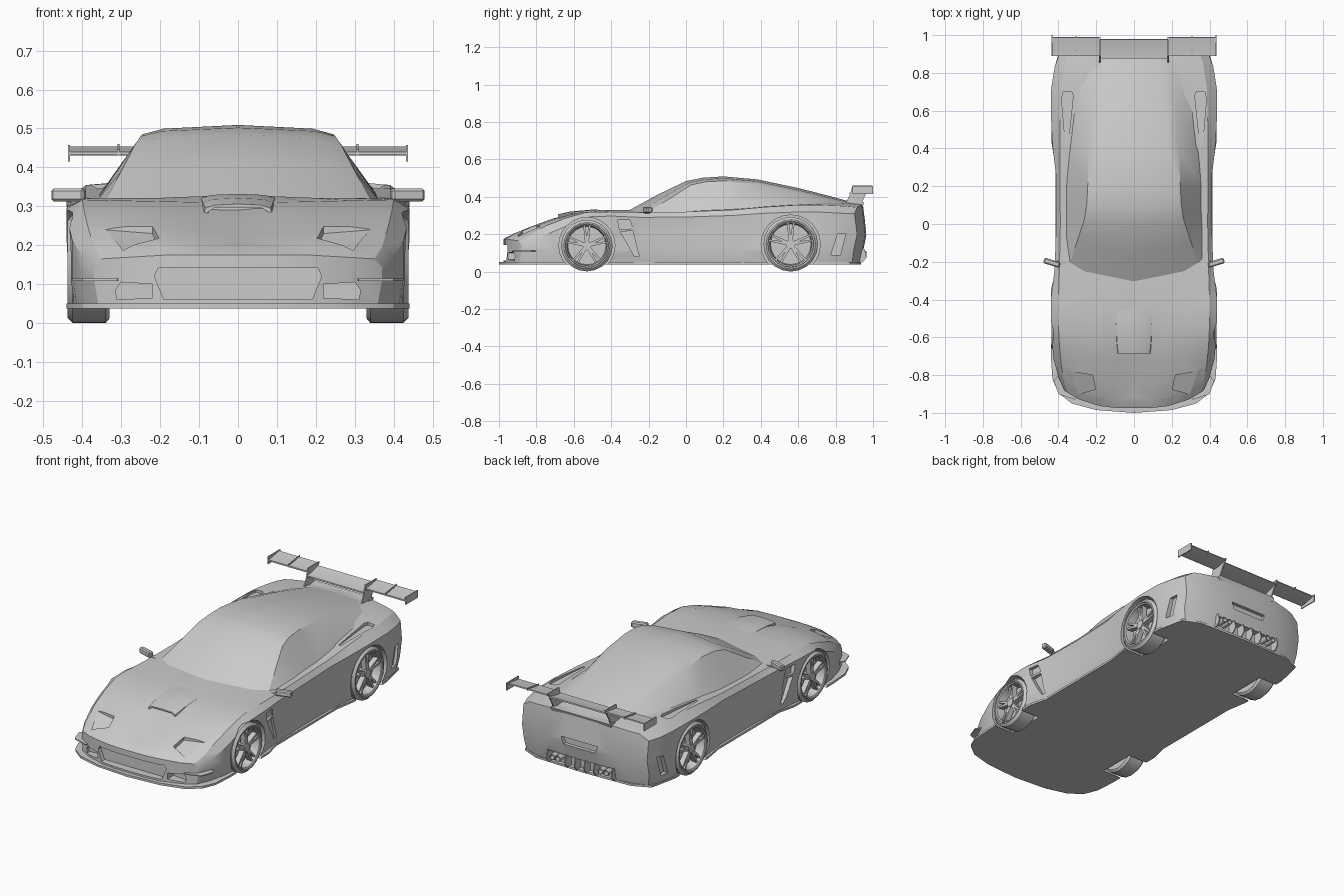
import bpy, bmesh, math
from mathutils import Vector, Matrix

if "Cube" in bpy.data.objects:
    bpy.data.objects.remove(bpy.data.objects["Cube"])


def finish(name, bm, angle=28):
    bmesh.ops.remove_doubles(bm, verts=bm.verts, dist=0.0004)
    bmesh.ops.recalc_face_normals(bm, faces=bm.faces)
    me = bpy.data.meshes.new(name)
    bm.to_mesh(me)
    bm.free()
    ob = bpy.data.objects.new(name, me)
    bpy.context.collection.objects.link(ob)
    smooth(ob, angle)
    return ob


def smooth(ob, angle=28):
    bpy.ops.object.select_all(action='DESELECT')
    ob.select_set(True)
    bpy.context.view_layer.objects.active = ob
    bpy.ops.object.shade_smooth_by_angle(angle=math.radians(angle))


def loft(rows):
    """rows: (y, half profile from bottom centre to top centre), mirrored in x and capped."""
    bm = bmesh.new()
    n = len(rows[0][1])
    m = 2 * n - 2
    rings = []
    for y, half in rows:
        pts = half + [(-x, z) for x, z in half[-2:0:-1]]
        rings.append([bm.verts.new((x, y, z)) for x, z in pts])
    for a, b in zip(rings, rings[1:]):
        for i in range(m):
            j = (i + 1) % m
            bm.faces.new((a[i], a[j], b[j], b[i]))
    for r in (rings[0], rings[-1]):
        for i in range(n // 2 - 1):
            q = (i, i + 1, n - 2 - i, n - 1 - i)
            bm.faces.new([r[k] for k in q])
            bm.faces.new([r[-k % m] for k in q])
    return bm


def prism(name, pts, axis, lo, hi, side=1):
    """Extrude a 2D outline along an axis; side=-1 mirrors in x."""
    bm = bmesh.new()
    place = {'x': lambda p, d: (d * side, p[0], p[1]),
             'y': lambda p, d: (p[0] * side, d, p[1]),
             'z': lambda p, d: (p[0] * side, p[1], d)}[axis]
    a = [bm.verts.new(place(p, lo)) for p in pts]
    b = [bm.verts.new(place(p, hi)) for p in pts]
    bm.faces.new(a)
    bm.faces.new(b)
    for i in range(len(pts)):
        j = (i + 1) % len(pts)
        bm.faces.new((a[i], a[j], b[j], b[i]))
    return finish(name, bm)


def circle(cy, cz, r, n):
    return [(cy + r * math.cos(2 * math.pi * i / n), cz + r * math.sin(2 * math.pi * i / n)) for i in range(n)]


def rect(a, b, c, d):
    return [(a, c), (b, c), (b, d), (a, d)]


def clamp(t):
    return max(0, min(1, t))


def bow(y):
    return 0.16 * clamp((-0.2 - y) / 0.75) - 0.07 * clamp((y - 0.6) / 0.35)


# Main body: y, half width, side top z, shoulder x, shoulder z, deck x, deck z, centre z
stations = [
    (-.975, .37, .145, .35, .165, .18, .175, .175),
    (-.93, .40, .172, .37, .195, .19, .203, .197),
    (-.84, .425, .21, .385, .245, .18, .24, .222),
    (-.72, .436, .255, .395, .287, .17, .283, .265),
    (-.60, .44, .293, .40, .317, .17, .312, .308),
    (-.45, .44, .297, .40, .32, .18, .322, .33),
    (-.25, .42, .29, .395, .317, .25, .32, .328),
    (0, .412, .292, .39, .32, .25, .32, .32),
    (.25, .412, .30, .392, .33, .25, .34, .34),
    (.42, .432, .312, .392, .345, .25, .35, .35),
    (.58, .44, .318, .39, .355, .26, .358, .36),
    (.75, .438, .318, .385, .355, .25, .367, .378),
    (.88, .42, .312, .365, .35, .21, .365, .373),
    (.965, .395, .31, .345, .343, .20, .358, .364)]
bm = loft([(y, [(0, .045), (xi, .045), (w - .012, .045), (w, .11), (w, zl), (xs, zs), (xi, zi), (0, zc)])
           for y, w, zl, xs, zs, xi, zi, zc in stations])
cuts = [((0, 0, .2), (0, 0, 1))] + [((x, 0, 0), (1, 0, 0)) for x in (-.29, -.1, .1, .29)]
for co, no in cuts:
    bmesh.ops.bisect_plane(bm, geom=bm.verts[:] + bm.edges[:] + bm.faces[:], plane_co=co, plane_no=no)
for v in bm.verts:
    x, y, z = v.co
    v.co.y += bow(y) * (abs(x) / .44) ** 3
    if y > .95:
        v.co.y -= .2 * max(0, .2 - z) + .12 * max(0, z - .2)
    if abs(z - .2) < .001 and abs(x) > .38 and abs(y) < .3:
        v.co.x *= .978
body = finish("body", bm)

# Flat floor with front splitter
half = [(.2, -.985), (.33, -.95), (.40, -.895), (.432, -.82), (.44, -.7), (.44, -.35), (.415, -.25),
        (.415, .3), (.435, .42), (.435, .72), (.40, .88), (.3, .925)]
floor = prism("floor_and_splitter", [(0, -1)] + half + [(0, .935)] + [(-x, y) for x, y in half[::-1]], 'z', .038, .05)

# Recess cutters: wheel arches, lamps, gills, haunch slots, grilles, plate
cutters = []
arches = []
for s in (1, -1):
    arches += [prism("front_arch_cutter", circle(-.53, .14, .15, 24), 'x', .32, .6, s),
               prism("rear_arch_cutter", circle(.56, .145, .158, 24), 'x', .32, .6, s)]
    lamp = prism("lamp_cutter", [(.34, -.78), (.22, -.8), (.203, -.875), (.295, -.9)], 'z', 0, .12, s)
    for v in lamp.data.vertices:
        v.co.z += .183 + .47 * (v.co.y + .9)
    cutters += [lamp,
                prism("gill_cutter", [(-.365, .275), (-.30, .275), (-.285, .23), (-.355, .225)], 'x', .412, .6, s),
                prism("gill_cutter", [(-.35, .213), (-.285, .218), (-.25, .08), (-.275, .08)], 'x', .405, .6, s),
                prism("rear_vent_cutter", [(.775, .09), (.81, .2), (.855, .205), (.825, .09)], 'x', .402, .6, s),
                prism("slot_cutter", [(.35, .41), (.362, .41), (.383, .66), (.375, .70), (.33, .70), (.322, .68)],
                      'z', .342, .5, s),
                prism("brake_duct_cutter", [(.22, .065), (.31, .06), (.315, .085), (.30, .105), (.22, .10)],
                      'y', -1.1, -.895, s)]
cutters += [prism("grille_cutter", [(-.19, .06), (.19, .06), (.215, .12), (.205, .142), (-.205, .142), (-.215, .12)],
                  'y', -1.1, -.93),
            prism("plate_cutter", [(-.10, .185), (.10, .185), (.115, .225), (-.115, .225)], 'y', .942, 1.1),
            prism("diffuser_cutter", [(-.22, .0), (.22, .0), (.2, .115), (-.2, .115)], 'y', .91, 1.1)]


def cut(ob, tools):
    bpy.context.view_layer.objects.active = ob
    for t in tools:
        mod = ob.modifiers.new("cut", 'BOOLEAN')
        mod.operation, mod.solver, mod.object = 'DIFFERENCE', 'EXACT', t
        with bpy.context.temp_override(object=ob, active_object=ob):
            bpy.ops.object.modifier_apply(modifier=mod.name)
    smooth(ob)


# Keep the angle-shading step last by clearing any earlier modifiers
for ob in (body, floor):
    ob.modifiers.clear()
cut(body, arches + cutters)
cut(floor, arches)
for t in arches + cutters:
    bpy.data.objects.remove(t)

# Cabin: y, bow, base x, base z, roof edge x, roof edge z, centre z
cabin = [(-.315, .12, .365, .312, .34, .316, .322),
         (-.15, .09, .365, .312, .30, .39, .412),
         (0, .05, .362, .315, .262, .463, .484),
         (.09, .03, .362, .318, .25, .48, .502),
         (.2, 0, .362, .322, .245, .485, .509),
         (.38, 0, .35, .332, .238, .467, .493),
         (.6, 0, .325, .345, .222, .42, .447),
         (.76, 0, .295, .352, .205, .383, .406),
         (.9, 0, .25, .345, .18, .352, .368)]
bm = loft([(y, [(0, .28), (.7 * xt, .28), (xb, zb), (xt, zt), (.78 * xt, zt + .6 * (zc - zt)), (0, zc)])
           for y, b, xb, zb, xt, zt, zc in cabin])
bows = {round(r[0], 3): r[1] for r in cabin}
for v in bm.verts:
    v.co.y += bows[round(v.co.y, 3)] * (abs(v.co.x) / .36) ** 2
finish("cabin", bm)

# Hood scoop with an open mouth
bm = loft([(y, [(0, zl), (.7 * w, zl), (w, zl + .02), (w * .95, zt - .008), (.7 * w, zt), (0, zt + .003)])
           for y, w, zl, zt in [(-.685, .088, .262, .303), (-.62, .095, .27, .318), (-.5, .10, .28, .329), (-.36, .10, .28, .323)]])
scoop = finish("hood_scoop", bm)
mouth = prism("mouth_cutter", [(-.06, .272), (.06, .272), (.078, .285), (.06, .297), (-.06, .297), (-.078, .285)],
              'y', -.8, -.65)
scoop.modifiers.clear()
cut(scoop, [mouth])
bpy.data.objects.remove(mouth)


# Wheels
def wheel(name, s, cy, cz, r):
    bm = bmesh.new()
    prof = [(.33, 0), (.33, r - .012), (.34, r), (.425, r), (.438, r - .014), (.438, r * .85), (.43, r * .84),
            (.436, r * .83), (.432, r * .78), (.385, r * .74), (.385, 0)]
    n = 20
    rings = [[bm.verts.new((x * s, cy + q * math.cos(2 * math.pi * i / n), cz + q * math.sin(2 * math.pi * i / n)))
              for i in range(n)] for x, q in prof]
    for a, b in zip(rings, rings[1:]):
        for i in range(n):
            j = (i + 1) % n
            bm.faces.new((a[i], a[j], b[j], b[i]))
    finish(name, bm)
    for k in range(5):
        a = math.pi / 2 + k * 2 * math.pi / 5
        u, t = Vector((math.cos(a), math.sin(a))), Vector((-math.sin(a), math.cos(a)))
        pts = [Vector((cy, cz)) + u * (r * d) + t * (r * e) for d, e in
               ((.08, -.07), (.78, -.14), (.78, -.07), (.35, 0), (.78, .07), (.78, .14), (.08, .07))]
        prism(name + "_spoke", [tuple(p) for p in pts], 'x', .395, .425, s)
    prism(name + "_hub", circle(cy, cz, r * .17, 10), 'x', .385, .43, s)


for s, tag in ((1, "right"), (-1, "left")):
    wheel("front_wheel_" + tag, s, -.53, .139, .138)
    wheel("rear_wheel_" + tag, s, .56, .146, .146)
    # Wing mirror and stalk
    bm = bmesh.new()
    bmesh.ops.create_cube(bm, size=1, matrix=Matrix.Translation((.435 * s, -.205, .329)) @
                          Matrix.Rotation(.3 * s, 4, 'Z') @ Matrix.Diagonal((.088, .03, .033, 1)))
    bmesh.ops.bevel(bm, geom=bm.edges[:], offset=.006, segments=1, affect='EDGES')
    finish("mirror_" + tag, bm)
    prism("mirror_stalk_" + tag, [(.36, .305), (.40, .312), (.41, .325), (.36, .318)], 'y', -.22, -.195, s)
    # Front corner canard
    prism("canard_" + tag, [(.31, -.93), (.40, -.90), (.425, -.83), (.40, -.80), (.3, -.88)], 'z', .108, .114, s)
    # Rear wing outer blade, end plate, rib and pillar
    blade = [(.89, .432), (.92, .431), (.99, .448), (.988, .454), (.92, .442), (.89, .440)]
    prism("wing_blade_" + tag, blade, 'x', .18, .435, s)
    prism("wing_end_plate_" + tag, rect(.89, 1.0, .415, .457), 'x', .431, .437, s)
    prism("wing_rib_" + tag, [(.89, .43), (.99, .445), (.995, .46), (.89, .446)], 'x', .304, .309, s)
    prism("wing_pillar_" + tag, [(.845, .345), (.93, .345), (.955, .40), (.99, .46), (.89, .46), (.875, .41)],
          'x', .177, .184, s)
    # Twin exhaust pipes
    for x in (.135, .17):
        bm = bmesh.new()
        rings = [[bm.verts.new((s * x + px, y, pz)) for px, pz in circle(0, .092, q, 12)]
                 for y, q in ((.90, .017), (.965, .017), (.965, .013), (.91, .013))]
        for a, b in zip(rings, rings[1:]):
            for i in range(12):
                bm.faces.new((a[i], a[i - 1], b[i - 1], b[i]))
        finish("exhaust_" + tag, bm)
    # Diffuser fins
    for x in (.03, .09, .205):
        prism("diffuser_fin_" + tag, [(.90, .045), (.945, .05), (.965, .075), (.955, .12), (.90, .12)],
              'x', x - .003, x + .003, s)

# Centre wing blade and tail lip
prism("wing_centre_blade", [(.875, .415), (.91, .414), (.98, .435), (.978, .442), (.91, .425), (.875, .423)], 'x', -.18, .18)
prism("tail_lip", [(.90, .345), (.943, .345), (.952, .368), (.945, .37), (.90, .362)], 'x', -.19, .19)
